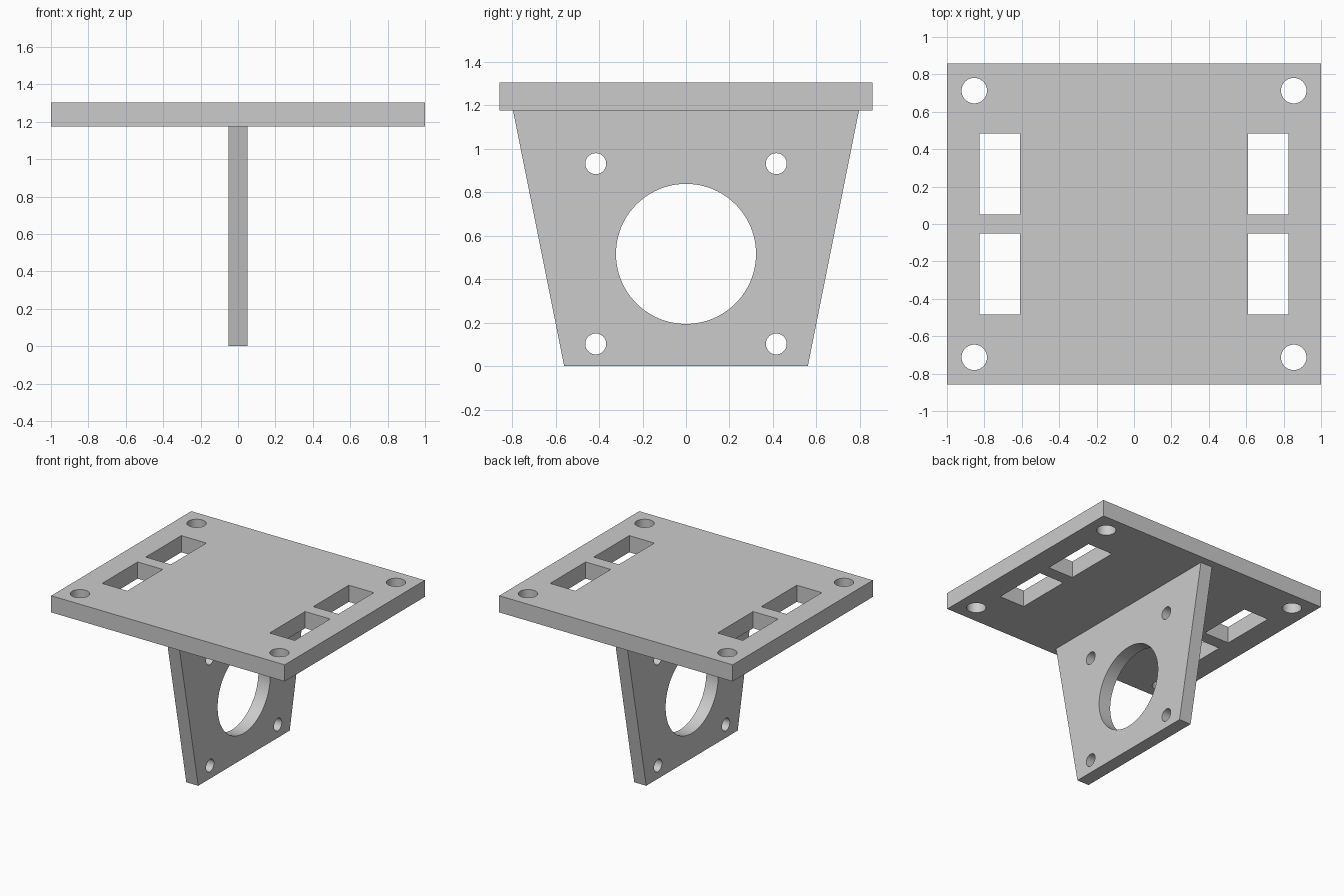
import bpy, bmesh, math
from mathutils import Matrix

cube = bpy.data.objects.get("Cube")
if cube:
    bpy.data.objects.remove(cube)

GREY = (0.6, 0.6, 0.6, 1)
mat = bpy.data.materials.new("plain grey")
mat.use_nodes = True
mat.diffuse_color = GREY
mat.node_tree.nodes["Principled BSDF"].inputs["Base Color"].default_value = GREY

HALF_Y, TOP, UNDER = 0.857, 1.304, 1.175
SIDES = (-1, 1)


def prism(bm, outline, depth):
    """Extrude a flat outline symmetrically about its own plane."""
    face = bm.faces.new([bm.verts.new((u, v, -depth / 2)) for u, v in outline])
    top = bmesh.ops.extrude_face_region(bm, geom=[face])["geom"]
    bmesh.ops.translate(bm, vec=(0, 0, depth),
                        verts=[g for g in top if isinstance(g, bmesh.types.BMVert)])


def rect(u0, v0, u1, v1):
    return [(u0, v0), (u1, v0), (u1, v1), (u0, v1)]


def circle(u, v, r, n=64):
    return [(u + r * math.cos(math.tau * i / n), v + r * math.sin(math.tau * i / n))
            for i in range(n)]


def solid(name, outlines, depth, matrix):
    bm = bmesh.new()
    for outline in outlines:
        prism(bm, outline, depth)
    bmesh.ops.recalc_face_normals(bm, faces=bm.faces)
    bm.transform(matrix)
    mesh = bpy.data.meshes.new(name)
    bm.to_mesh(mesh)
    bm.free()
    mesh.materials.append(mat)
    obj = bpy.data.objects.new(name, mesh)
    bpy.context.collection.objects.link(obj)
    return obj


def drilled_plate(name, outline, holes, depth, matrix):
    """Make a plate and cut every hole outline through it."""
    plate = solid(name, [outline], depth, matrix)
    cutter = solid(name + "_cutter", holes, depth * 2, matrix)
    cutter.hide_render = True
    cut = plate.modifiers.new("holes", 'BOOLEAN')
    cut.operation, cut.solver, cut.object = 'DIFFERENCE', 'EXACT', cutter
    bpy.ops.object.select_all(action='DESELECT')
    plate.select_set(True)
    bpy.context.view_layer.objects.active = plate
    bpy.ops.object.modifier_apply(modifier=cut.name)
    bpy.data.objects.remove(cutter)
    bpy.ops.object.shade_smooth_by_angle(angle=math.radians(30))
    return plate


# Top plate: corner screw holes and two pairs of strap slots
top_holes = []
for sx in SIDES:
    for sy in SIDES:
        top_holes.append(circle(sx * 0.854, sy * 0.713, 0.068))
        top_holes.append(rect(sx * 0.61, sy * 0.05, sx * 0.825, sy * 0.484))
drilled_plate("top_plate", rect(-1, -HALF_Y, 1, HALF_Y), top_holes, TOP - UNDER,
              Matrix.Translation((0, 0, (TOP + UNDER) / 2)))

# Hanging web: tapered plate with a large bore and four bolt holes
web_outline = [(-0.56, 0), (0.56, 0), (0.795, UNDER), (-0.795, UNDER)]
web_holes = [circle(0, 0.516, 0.322, 96)]
web_holes += [circle(s * 0.415, z, 0.048) for s in SIDES for z in (0.102, 0.931)]
# Maps outline (u, v) to (y, z) and thickness to x
to_yz = Matrix(((0, 0, 1, 0), (1, 0, 0, 0), (0, 1, 0, 0), (0, 0, 0, 1)))
drilled_plate("mounting_web", web_outline, web_holes, 0.102, to_yz)
